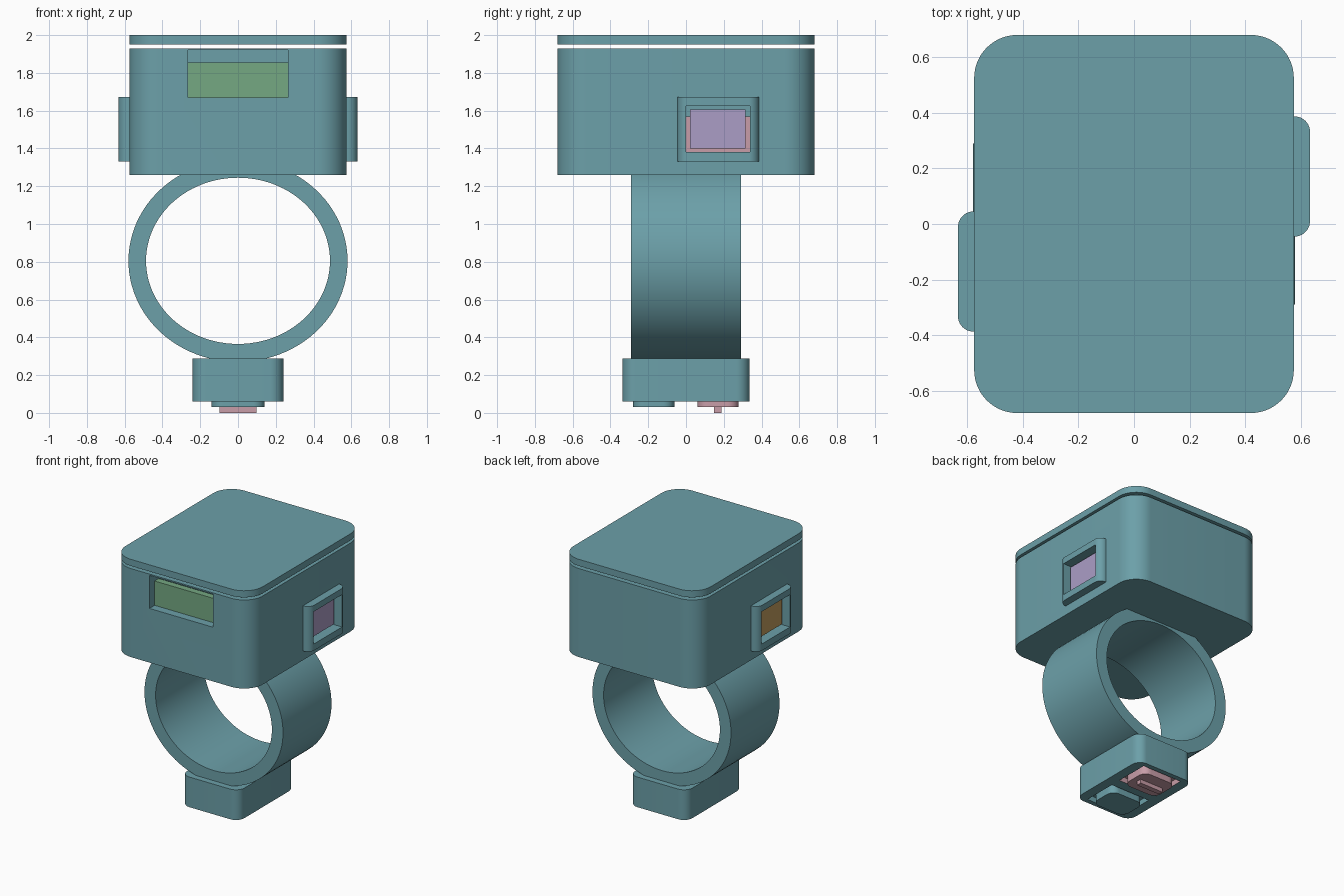
import bpy, bmesh, math

if "Cube" in bpy.data.objects:
    bpy.data.objects.remove(bpy.data.objects["Cube"])


def mat(name, rgb):
    m = bpy.data.materials.new(name)
    lin = [((c / 255 + 0.055) / 1.055) ** 2.4 for c in rgb]
    m.diffuse_color = (*lin, 1)
    m.use_nodes = True
    m.node_tree.nodes["Principled BSDF"].inputs["Base Color"].default_value = m.diffuse_color
    return m


TEAL = mat("teal", (108, 160, 169))
GREEN = mat("green", (117, 168, 130))
PURPLE = mat("lilac", (171, 157, 198))
ORANGE = mat("ochre", (192, 156, 94))
PINK = mat("pink", (200, 157, 168))


def extrude(name, pts, axis, lo, hi, material):
    """Extrude a 2D outline along z (x,y points) or y (x,z points)."""
    place = (lambda p, h: (p[0], p[1], h)) if axis == 'z' else (lambda p, h: (p[0], h, p[1]))
    bm = bmesh.new()
    a = [bm.verts.new(place(p, lo)) for p in pts]
    b = [bm.verts.new(place(p, hi)) for p in pts]
    bm.faces.new(a)
    bm.faces.new(b)
    n = len(pts)
    for i in range(n):
        bm.faces.new((a[i], a[(i + 1) % n], b[(i + 1) % n], b[i]))
    bmesh.ops.recalc_face_normals(bm, faces=bm.faces)
    return finish(name, bm, material)


def finish(name, bm, material):
    me = bpy.data.meshes.new(name)
    bm.to_mesh(me)
    bm.free()
    me.materials.append(material)
    ob = bpy.data.objects.new(name, me)
    bpy.context.collection.objects.link(ob)
    return ob


def block(name, x, y, z, r, material, seg=10):
    """Box given by ranges, with vertical edges rounded by r."""
    x, y = sorted(x), sorted(y)
    if r == 0:
        pts = [(x[0], y[0]), (x[1], y[0]), (x[1], y[1]), (x[0], y[1])]
    else:
        pts = []
        corners = [(x[1] - r, y[1] - r), (x[0] + r, y[1] - r), (x[0] + r, y[0] + r), (x[1] - r, y[0] + r)]
        for k, (cx, cy) in enumerate(corners):
            for i in range(seg + 1):
                t = math.pi / 2 * (k + i / seg)
                pts.append((cx + r * math.cos(t), cy + r * math.sin(t)))
    return extrude(name, pts, 'z', z[0], z[1], material)


def cut(ob, cutters):
    for c in cutters:
        m = ob.modifiers.new("cut", 'BOOLEAN')
        m.operation, m.solver, m.object = 'DIFFERENCE', 'EXACT', c
    dg = bpy.context.evaluated_depsgraph_get()
    me = bpy.data.meshes.new_from_object(ob.evaluated_get(dg))
    ob.modifiers.clear()
    ob.data = me


def smooth(ob):
    bpy.ops.object.select_all(action='DESELECT')
    ob.select_set(True)
    bpy.context.view_layer.objects.active = ob
    bpy.ops.object.shade_smooth_by_angle(angle=math.radians(30))


# Main housing and floating lid
body = block("housing", (-.575, .575), (-.68, .68), (1.26, 1.93), .155, TEAL, 14)
lid = block("lid", (-.575, .575), (-.68, .68), (1.95, 2.0), .155, TEAL, 14)
cutters = [block("front_window_cutter", (-.265, .265), (-.8, -.56), (1.67, 1.92), 0, TEAL)]
rounded = [body, lid]

# Side windows: same part turned half way round for the left side
for side, s, colour in (("right", 1, PURPLE), ("left", -1, ORANGE)):
    frame = block(side + "_window_frame", (.45 * s, .633 * s), (-.045 * s, .387 * s), (1.33, 1.672), .055, TEAL)
    c = block(side + "_window_cutter", (.55 * s, .8 * s), (0, .34 * s), (1.38, 1.625), 0, TEAL)
    cut(frame, [c])
    cutters.append(c)
    rounded.append(frame)
    block(side + "_window_backing", (.54 * s, .56 * s), (.001 * s, .339 * s), (1.381, 1.57), 0, PINK)
    block(side + "_window_pane", (.54 * s, .585 * s), (.02 * s, .315 * s), (1.40, 1.605), 0, colour)
cut(body, cutters)

# Front screen
block("front_screen", (-.264, .264), (-.62, -.57), (1.671, 1.855), 0, GREEN)

# Oval ring band
N = 96
bm = bmesh.new()
loops = []
for rx, rz, y in ((.58, .535, -.29), (.58, .535, .29), (.487, .44, .29), (.487, .44, -.29)):
    loops.append([bm.verts.new((rx * math.cos(2 * math.pi * i / N), y,
                                .805 + rz * math.sin(2 * math.pi * i / N))) for i in range(N)])
for k in range(4):
    a, b = loops[k], loops[(k + 1) % 4]
    for i in range(N):
        j = (i + 1) % N
        bm.faces.new((a[i], a[j], b[j], b[i]))
bmesh.ops.recalc_face_normals(bm, faces=bm.faces)
rounded.append(finish("ring_band", bm, TEAL))

# Lower control box with two pockets underneath
base = block("control_box", (-.24, .24), (-.337, .337), (.06, .288), .07, TEAL)
pockets = [block(n + "_pocket_cutter", (-.165, .165), y, (0, .1), 0, TEAL)
           for n, y in (("rear", (.04, .3)), ("front", (-.3, -.04)))]
cut(base, pockets)
base.data.materials.append(PINK)
for p in base.data.polygons:    # rear pocket lining is pink
    c = p.center
    if abs(c.x) < .17 and .035 < c.y < .305 and .065 < c.z < .105:
        p.material_index = 1
rounded.append(base)

# Push buttons and the ridge on the rear one
rounded.append(block("front_button", (-.14, .14), (-.28, -.062), (.03, .11), .06, TEAL))
rounded.append(block("rear_button", (-.14, .14), (.06, .278), (.03, .11), .06, PINK))
block("button_ridge", (-.097, .097), (.148, .187), (0, .04), 0, PINK)

for ob in rounded:
    smooth(ob)
for c in cutters + pockets:
    bpy.data.objects.remove(c, do_unlink=True)
